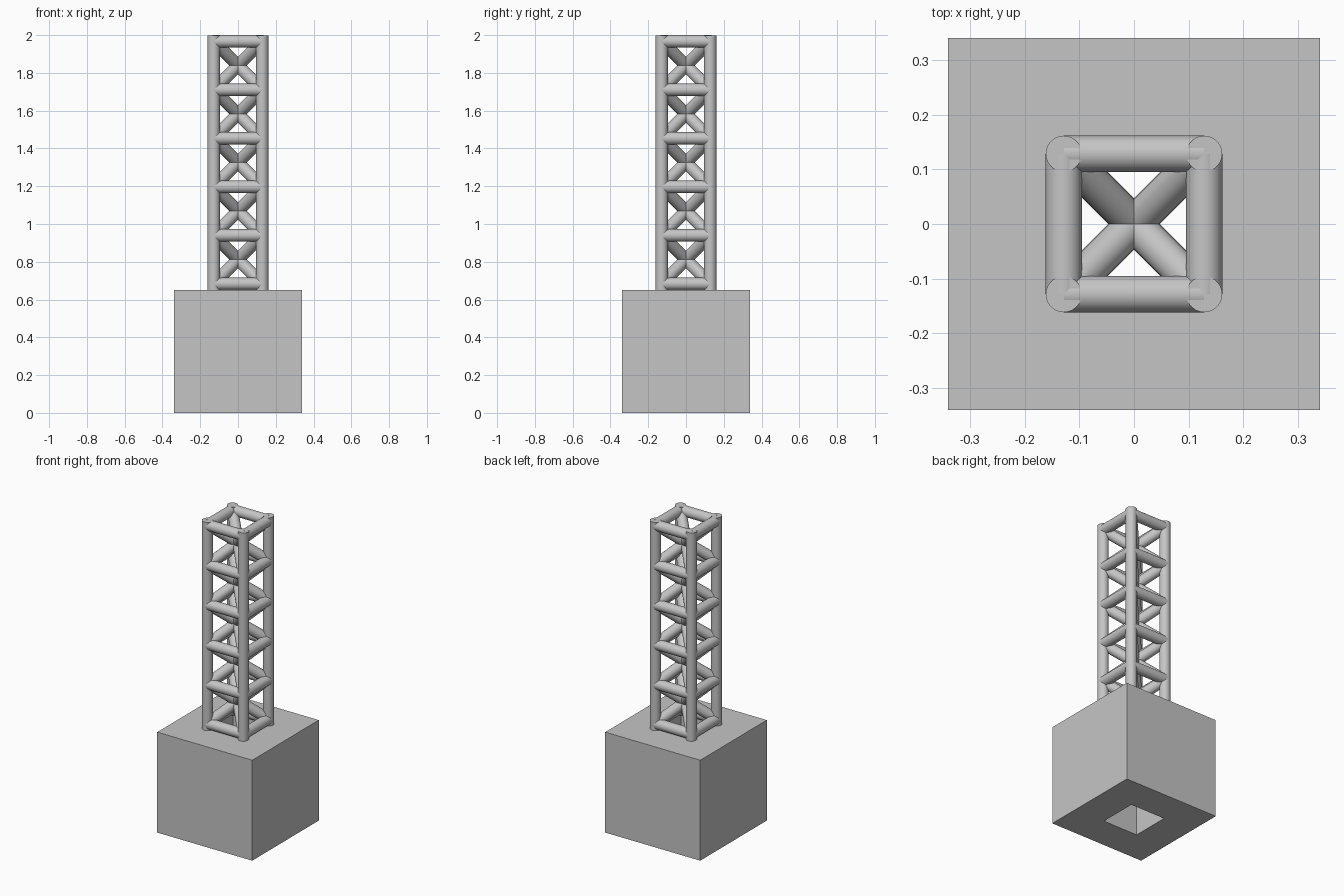
import bpy
import bmesh
from math import radians
from mathutils import Vector, Matrix

cube = bpy.data.objects.get("Cube")
if cube:
    bpy.data.objects.remove(cube, do_unlink=True)

BLOCK_HALF, HOLE_HALF, BLOCK_TOP = 0.34, 0.125, 0.65
TOP, CELLS, RADIUS = 2.0, 5, 0.033
CELL = (TOP - BLOCK_TOP - 2 * RADIUS) / CELLS
HALF = CELL / 2
FIRST = BLOCK_TOP + RADIUS
CORNERS = [(-1, -1), (1, -1), (1, 1), (-1, 1)]

grey = bpy.data.materials.new("plain grey")
grey.use_nodes = True
grey.diffuse_color = (0.56, 0.56, 0.56, 1)
grey.node_tree.nodes["Principled BSDF"].inputs["Base Color"].default_value = grey.diffuse_color


def add_object(name, bm, smooth):
    bmesh.ops.recalc_face_normals(bm, faces=bm.faces)
    mesh = bpy.data.meshes.new(name)
    bm.to_mesh(mesh)
    bm.free()
    mesh.materials.append(grey)
    obj = bpy.data.objects.new(name, mesh)
    bpy.context.collection.objects.link(obj)
    if smooth:
        bpy.ops.object.select_all(action='DESELECT')
        obj.select_set(True)
        bpy.context.view_layer.objects.active = obj
        bpy.ops.object.shade_smooth_by_angle(angle=radians(35))
    return obj


def strut(bm, start, end):
    """Round bar between two points."""
    start, end = Vector(start), Vector(end)
    axis = end - start
    turn = axis.to_track_quat('Z', 'Y').to_matrix().to_4x4()
    bmesh.ops.create_cone(bm, cap_ends=True, segments=24, radius1=RADIUS, radius2=RADIUS,
                          depth=axis.length,
                          matrix=Matrix.Translation((start + end) / 2) @ turn)


# Base block with a square shaft through it
bm = bmesh.new()
rings = [[bm.verts.new((sx * h, sy * h, z)) for sx, sy in CORNERS]
         for h, z in [(BLOCK_HALF, 0), (BLOCK_HALF, BLOCK_TOP),
                      (HOLE_HALF, BLOCK_TOP), (HOLE_HALF, 0)]]
for a, b in zip(rings, rings[1:] + rings[:1]):
    for i in range(4):
        j = (i + 1) % 4
        bm.faces.new((a[i], a[j], b[j], b[i]))
add_object("base_block", bm, False)

# Corner posts
bm = bmesh.new()
for sx, sy in CORNERS:
    strut(bm, (sx * HALF, sy * HALF, BLOCK_TOP), (sx * HALF, sy * HALF, TOP - 0.002))
add_object("corner_posts", bm, True)

# Square rings of horizontal rails
bm = bmesh.new()
for level in range(CELLS + 1):
    z = FIRST + level * CELL
    for (ax, ay), (bx, by) in zip(CORNERS, CORNERS[1:] + CORNERS[:1]):
        strut(bm, (ax * HALF, ay * HALF, z), (bx * HALF, by * HALF, z))
add_object("horizontal_rails", bm, True)

# Body diagonals crossing in the middle of each cell
bm = bmesh.new()
for level in range(CELLS):
    z = FIRST + level * CELL
    for sx, sy in CORNERS:
        strut(bm, (sx * HALF, sy * HALF, z), (-sx * HALF, -sy * HALF, z + CELL))
add_object("diagonal_braces", bm, True)
